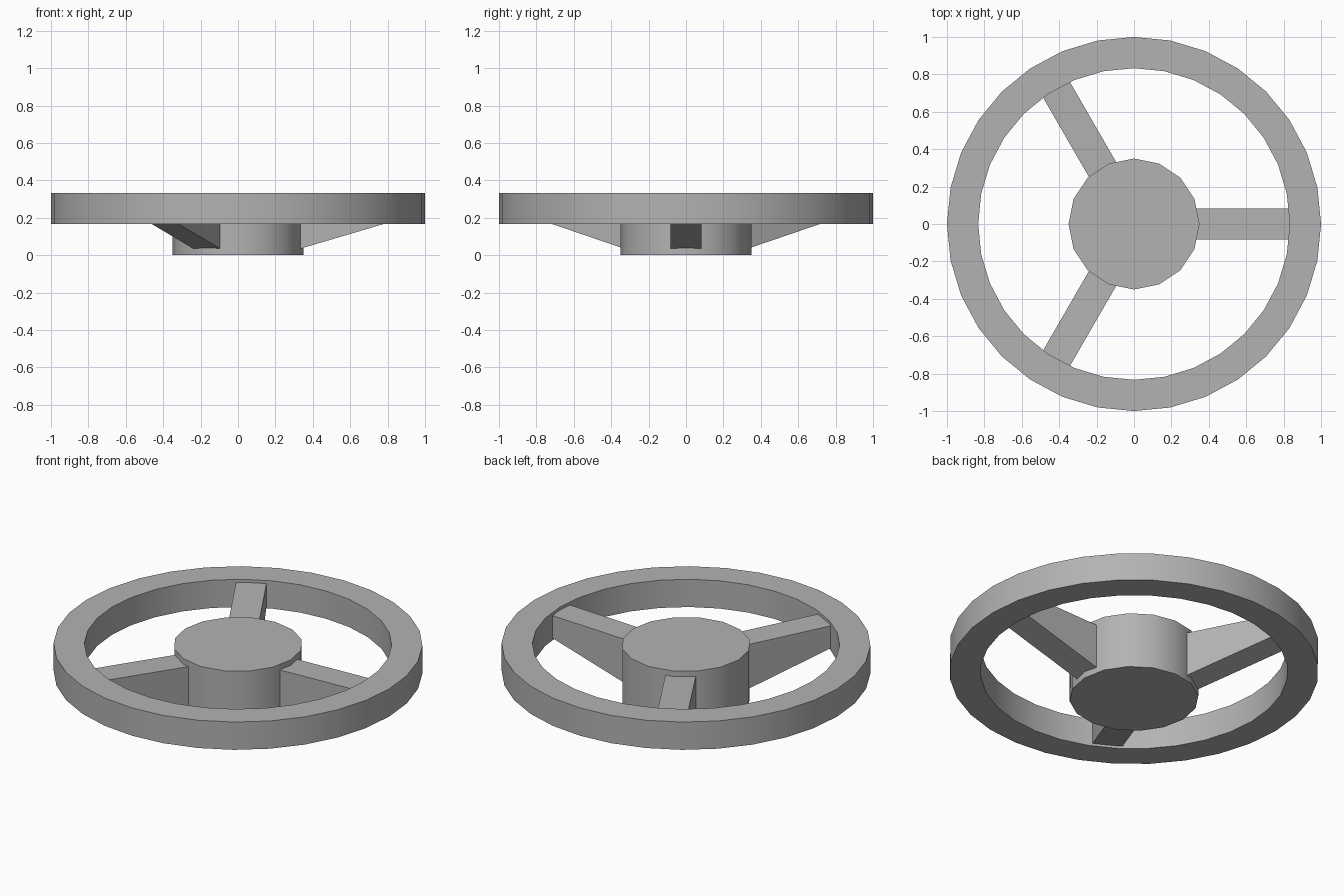
import bpy, bmesh
from math import cos, sin, pi, radians

if "Cube" in bpy.data.objects:
    bpy.data.objects.remove(bpy.data.objects["Cube"])

# Dark grey finish shared by all parts
grey = bpy.data.materials.new("dark_grey")
grey.diffuse_color = (0.45, 0.45, 0.45, 1.0)
grey.use_nodes = True
grey.node_tree.nodes["Principled BSDF"].inputs["Base Color"].default_value = grey.diffuse_color


def make_object(name, bm, smooth=False):
    bmesh.ops.recalc_face_normals(bm, faces=bm.faces)
    mesh = bpy.data.meshes.new(name)
    bm.to_mesh(mesh)
    bm.free()
    mesh.materials.append(grey)
    obj = bpy.data.objects.new(name, mesh)
    bpy.context.collection.objects.link(obj)
    if smooth:
        bpy.ops.object.select_all(action='DESELECT')
        obj.select_set(True)
        bpy.context.view_layer.objects.active = obj
        bpy.ops.object.shade_smooth_by_angle(angle=radians(30))
    return obj


def ring(bm, radius, z, sides):
    return [bm.verts.new((radius * cos(2 * pi * i / sides),
                          radius * sin(2 * pi * i / sides), z))
            for i in range(sides)]


def bridge(bm, a, b):
    n = len(a)
    for i in range(n):
        j = (i + 1) % n
        bm.faces.new((a[i], a[j], b[j], b[i]))


TOP = 0.333

# Outer rim: square-section ring
bm = bmesh.new()
section = [(1.0, 0.167), (1.0, TOP), (0.833, TOP), (0.833, 0.167)]
loops = [ring(bm, r, z, 32) for r, z in section]
for k in range(4):
    bridge(bm, loops[k], loops[(k + 1) % 4])
make_object("rim", bm, smooth=True)

# Central hub: solid 16-sided cylinder
bm = bmesh.new()
low, high = ring(bm, 0.35, 0.0, 16), ring(bm, 0.35, TOP, 16)
bridge(bm, low, high)
bm.faces.new(low)
bm.faces.new(high)
make_object("hub", bm, smooth=True)

# Three tapered spokes, deep at the hub and shallow at the rim
side_profile = [(0.335, 0.035), (0.832, 0.182), (0.832, 0.315), (0.335, 0.3)]
for k in range(3):
    bm = bmesh.new()
    left = [bm.verts.new((x, 0.083, z)) for x, z in side_profile]
    right = [bm.verts.new((x, -0.083, z)) for x, z in side_profile]
    bridge(bm, left, right)
    bm.faces.new(left)
    bm.faces.new(right)
    spoke = make_object(f"spoke_{k + 1}", bm)
    spoke.rotation_euler.z = k * 2 * pi / 3
